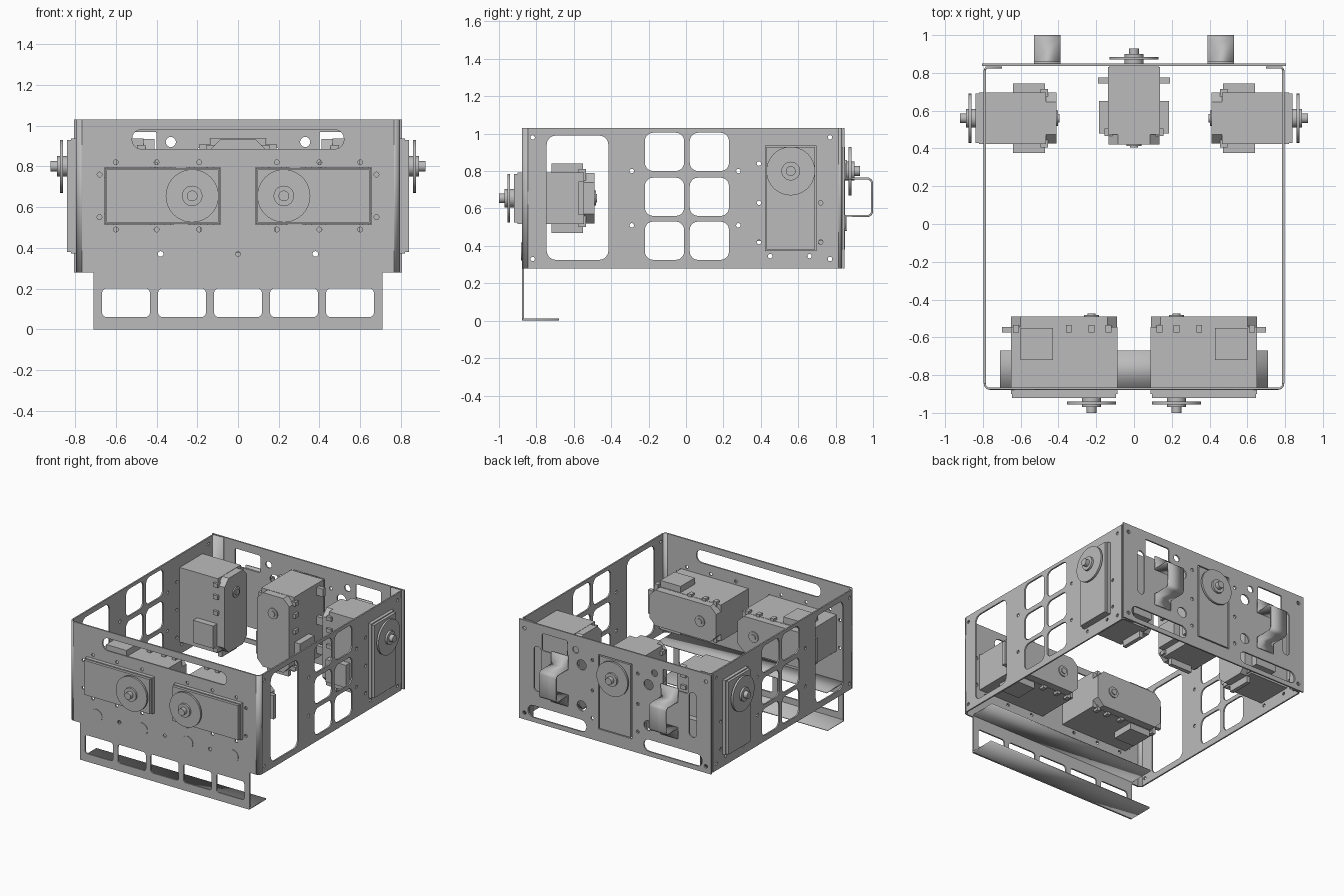
import bpy, bmesh, math
from mathutils import Matrix, Vector

cube = bpy.data.objects.get("Cube")
if cube:
    bpy.data.objects.remove(cube)

grey = bpy.data.materials.new("plain grey")
grey.use_nodes = True
grey.diffuse_color = (0.5, 0.5, 0.5, 1)
bsdf = next(n for n in grey.node_tree.nodes if n.type == "BSDF_PRINCIPLED")
bsdf.inputs["Base Color"].default_value = (0.5, 0.5, 0.5, 1)

X, Y, Z = Vector((1, 0, 0)), Vector((0, 1, 0)), Vector((0, 0, 1))
T = 0.011  # sheet thickness


def frame(origin, u, v):
    """Matrix whose local axes are u, v and u cross v."""
    m = Matrix((u, v, u.cross(v))).transposed().to_4x4()
    m.translation = Vector(origin)
    return m


def finish(obj, name):
    obj.name = name
    obj.data.materials.clear()
    obj.data.materials.append(grey)
    for p in obj.data.polygons:
        p.use_smooth = True
    obj.data.set_sharp_from_angle(angle=math.radians(30))
    return obj


def from_bmesh(bm, name, matrix=None):
    bmesh.ops.recalc_face_normals(bm, faces=bm.faces)
    mesh = bpy.data.meshes.new(name)
    bm.to_mesh(mesh)
    bm.free()
    obj = bpy.data.objects.new(name, mesh)
    bpy.context.collection.objects.link(obj)
    if matrix:
        obj.matrix_world = matrix
    return finish(obj, name)


# Outline helpers
def circle(x, y, r, n=20):
    return [(x + r * math.cos(2 * math.pi * i / n), y + r * math.sin(2 * math.pi * i / n))
            for i in range(n)]


def rect(x0, x1, y0, y1, r=0.0, steps=5):
    if not r:
        return [(x0, y0), (x1, y0), (x1, y1), (x0, y1)]
    corners = [(x1 - r, y1 - r), (x0 + r, y1 - r), (x0 + r, y0 + r), (x1 - r, y0 + r)]
    return [(cx + r * math.cos(math.pi / 2 * (k + i / steps)),
             cy + r * math.sin(math.pi / 2 * (k + i / steps)))
            for k, (cx, cy) in enumerate(corners) for i in range(steps + 1)]


def mirror(loops):
    return loops + [[(-x, y) for x, y in reversed(l)] for l in loops]


def plate(name, outline, holes, matrix):
    """Sheet with holes, from a filled flat curve."""
    curve = bpy.data.curves.new(name, "CURVE")
    curve.dimensions, curve.fill_mode, curve.extrude = "2D", "BOTH", T / 2
    for loop in [outline] + holes:
        s = curve.splines.new("POLY")
        s.points.add(len(loop) - 1)
        for p, co in zip(s.points, loop):
            p.co = (co[0], co[1], 0, 1)
        s.use_cyclic_u = True
    tmp = bpy.data.objects.new(name, curve)
    bpy.context.collection.objects.link(tmp)
    bpy.context.view_layer.update()
    mesh = bpy.data.meshes.new_from_object(tmp.evaluated_get(bpy.context.evaluated_depsgraph_get()))
    bpy.data.objects.remove(tmp)
    obj = bpy.data.objects.new(name, mesh)
    bpy.context.collection.objects.link(obj)
    obj.matrix_world = matrix
    return finish(obj, name)


def strip(name, profile, a, b, matrix):
    """Bent sheet: profile in local u,v swept from a to b."""
    bm = bmesh.new()
    rows = [[bm.verts.new((x, y, w)) for w in (a, b)] for x, y in profile]
    for p, q in zip(rows, rows[1:]):
        bm.faces.new((p[0], q[0], q[1], p[1]))
    obj = from_bmesh(bm, name, matrix)
    mod = obj.modifiers.new("thickness", "SOLIDIFY")
    mod.thickness, mod.offset = T, 0
    return obj


def prism(bm, loop, w0, w1):
    low = [bm.verts.new((x, y, w0)) for x, y in loop]
    high = [bm.verts.new((x, y, w1)) for x, y in loop]
    bm.faces.new(low[::-1])
    bm.faces.new(high)
    for i in range(len(loop)):
        j = (i + 1) % len(loop)
        bm.faces.new((low[i], low[j], high[j], high[i]))


def motor(name, origin, u, out, mount=False):
    """Motor with its horn at the origin, body along u, horn facing out."""
    bm = bmesh.new()
    # case, front lid and chamfered rear cap
    prism(bm, rect(-.13, .42, -.13, .13), -.02, 0)
    prism(bm, rect(-.137, .427, -.137, .137), -.375, -.02)
    prism(bm, rect(-.135, .425, -.135, .135, .05, 1), -.43, -.375)
    # horn disc, hub, shaft and rear boss
    for r, w0, w1 in ((.05, 0, .02), (.13, .02, .035), (.05, .035, .05), (.026, .05, .08)):
        prism(bm, circle(0, 0, r, 40), w0, w1)
    for r, w in ((.04, -.438), (.022, -.445)):
        prism(bm, circle(0, 0, r, 24), w, -.43)
    # end tab, side connector blocks and screw lugs
    prism(bm, rect(.42, .475, -.09, .09), -.375, -.345)
    for s in (-1, 1):
        prism(bm, rect(.205, .375, min(0, s * .185), max(0, s * .185)), -.37, -.2)
        for c in (-.09, .0, .12, .40):
            prism(bm, rect(c - .015, c + .015, min(0, s * .155), max(0, s * .155)), -.385, -.345)
        if mount:
            for c in (-.08, .14, .36):
                prism(bm, rect(c - .03, c + .03, min(0, s * .19), max(0, s * .19)), -.105, -.075)
    return from_bmesh(bm, name, frame(origin, u, out.cross(u)))


# Front plate: wide panel with a narrow windowed apron
half = [(.71, 0), (.71, .28), (.765, .28), (.765, 1.03)]
outline = half + [(-x, z) for x, z in reversed(half)]
holes = mirror([rect(.085, .655, .515, .795)]
               + [circle(x, z, .012, 12) for x in (.19, .4, .6) for z in (.82, .49)]
               + [circle(.68, z, .012, 12) for z in (.76, .55)]
               + [circle(.38, .37, .014, 12)])
holes += [circle(0, .37, .012, 12), rect(-.52, .52, .885, .98, .045)]
holes += [rect(c * .275 - .117, c * .275 + .117, .06, .2, .02) for c in range(-2, 3)]
plate("front_plate", outline, holes, frame((0, -.872, 0), X, Z))

# Round cover discs low on the front plate
bm = bmesh.new()
for x in (-.57, -.19, .19, .57):
    prism(bm, circle(x, .37, .048, 28), 0, .009)
from_bmesh(bm, "front_cover_discs", frame((0, -.872, 0), X, Z))

# Apron foot and inner shelf
strip("apron_foot", [(-.872, .012), (-.866, .006), (-.68, .006)], -.71, .71, frame((0, 0, 0), Y, Z))
strip("inner_shelf", [(-.872, .295), (-.67, .295)], -.71, .71, frame((0, 0, 0), Y, Z))

# Side plates, with bent front corners and rear tabs
side_holes = [rect(-.745, -.415, .325, .99, .05), rect(.425, .69, .38, .935)]
side_holes += [rect(y, y + .21, z, z + .205, .045) for y in (-.22, .02) for z in (.325, .56, .8)]
spots = [(y, z) for y in (-.29, .28) for z in (.51, .8)]
spots += [(y, z) for y in (-.82, .77) for z in (.33, .98)]
spots += [(.39, .84), (.39, .63), (.39, .42), (.72, .63), (.72, .42), (.45, .345), (.66, .345)]
side_holes += [circle(y, z, .012, 12) for y, z in spots]
for side, s in (("left", 1), ("right", -1)):
    plate(side + "_side_plate", rect(-.845, .815, .28, 1.03), side_holes,
          frame((s * .79, 0, 0), Y, Z))
    bend = [(s * (.763 + .027 * math.sin(a)), -.845 - .027 * math.cos(a))
            for a in (math.pi / 10 * i for i in range(6))]
    strip(side + "_front_corner", bend, .28, 1.03, frame((0, 0, 0), X, Y))
    strip(side + "_rear_tab", [(s * .79, .815), (s * .782, .829), (s * .70, .829)], .28, 1.03,
          frame((0, 0, 0), X, Y))

# Back plate
back_holes = mirror([rect(.4, .61, .84, .97, .01), rect(.62, .68, .52, .86, .03),
                     rect(.24, .73, .315, .405, .044), circle(.33, .92, .025),
                     circle(.28, .82, .038), circle(.28, .51, .038)]
                    + [circle(.76, z, .014, 12) for z in (.33, .97)]
                    + [circle(.19, z, .012, 12) for z in (.44, .65, .88)])
back_holes.append(rect(-.14, .14, .373, .938))
plate("back_plate", rect(-.805, .805, .28, 1.03), back_holes, frame((0, .843, 0), X, Z))

# Hat-shaped rear brackets
hat = [(.854, .86), (.854, .76), (.975, .76), (.988, .752), (.994, .74),
       (.994, .58), (.988, .568), (.975, .56), (.854, .56), (.854, .48)]
for side, a, b in (("left", .39, .53), ("right", -.53, -.39)):
    strip(side + "_rear_bracket", hat, a, b, frame((0, 0, 0), Y, Z))

# Motors
for side, s in (("left", 1), ("right", -1)):
    motor(side + "_front_motor", (s * .225, -.92, .655), X * s, -Y)
    motor(side + "_side_motor", (s * .84, .56, .8), -Z, X * s)
motor("back_motor", (0, .85, .8), -Z, Y, mount=True)
